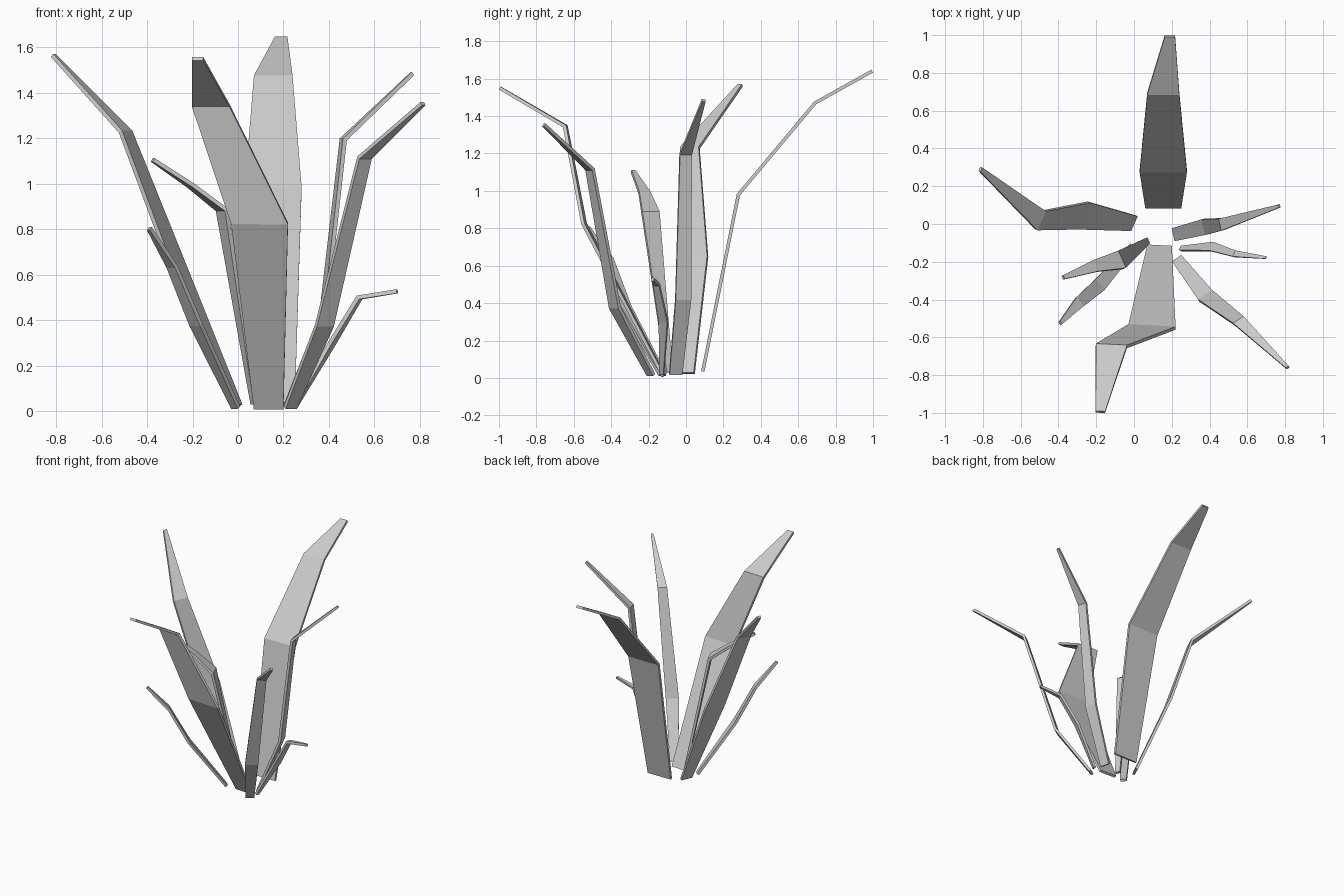
import bpy
from math import radians, cos, sin
from mathutils import Vector


def leaf(name, angle, sections):
    """Folded blade: each section is (centre x, y, z, full width across the angle)."""
    across = Vector((cos(radians(angle)), sin(radians(angle)), 0))
    verts = []
    for x, y, z, w in sections:
        c = Vector((x, y, z))
        verts += [c - across * w / 2, c + across * w / 2]
    faces = [(2 * i, 2 * i + 1, 2 * i + 3, 2 * i + 2) for i in range(len(sections) - 1)]
    mesh = bpy.data.meshes.new(name)
    mesh.from_pydata(verts, [], faces)
    obj = bpy.data.objects.new(name, mesh)
    bpy.context.collection.objects.link(obj)
    # Thin flat thickness
    mod = obj.modifiers.new("thickness", 'SOLIDIFY')
    mod.thickness = 0.018
    mod.offset = 0
    mod.use_even_offset = True
    return obj


# Two broad leaves, back and front
leaf("back_leaf", 0, [(.155, .09, .035, .19), (.155, .28, .98, .25),
                      (.155, .69, 1.47, .17), (.19, .995, 1.64, .055)])
leaf("front_leaf", -3, [(.135, -.12, .01, .13), (.095, -.545, .825, .25),
                        (-.12, -.645, 1.345, .165), (-.178, -.995, 1.55, .05)])

# Side leaves
leaf("left_leaf", 66, [(-.005, .005, .025, .085), (-.27, .045, .65, .155),
                       (-.495, .02, 1.23, .11), (-.813, .29, 1.565, .025)])
leaf("right_leaf", 103, [(.215, -.055, .02, .07), (.375, -.015, .42, .085),
                         (.463, -.002, 1.195, .065), (.768, .095, 1.485, .018)])
leaf("front_right_leaf", 34, [(.23, -.187, .015, .06), (.38, -.38, .375, .09),
                              (.557, -.513, 1.115, .066), (.814, -.76, 1.353, .018)])

# Small leaves
leaf("small_right_leaf", 65, [(.25, -.13, .02, .025), (.415, -.12, .3, .05),
                              (.535, -.158, .5, .035), (.7, -.178, .527, .014)])
leaf("small_left_leaf", -66, [(.07, -.09, .03, .035), (-.07, -.19, .885, .1),
                              (-.205, -.222, .99, .065), (-.375, -.283, 1.105, .022)])
leaf("small_front_left_leaf", -51, [(-.01, -.125, .015, .045), (-.185, -.325, .38, .075),
                                    (-.29, -.415, .635, .06), (-.39, -.525, .803, .02)])
